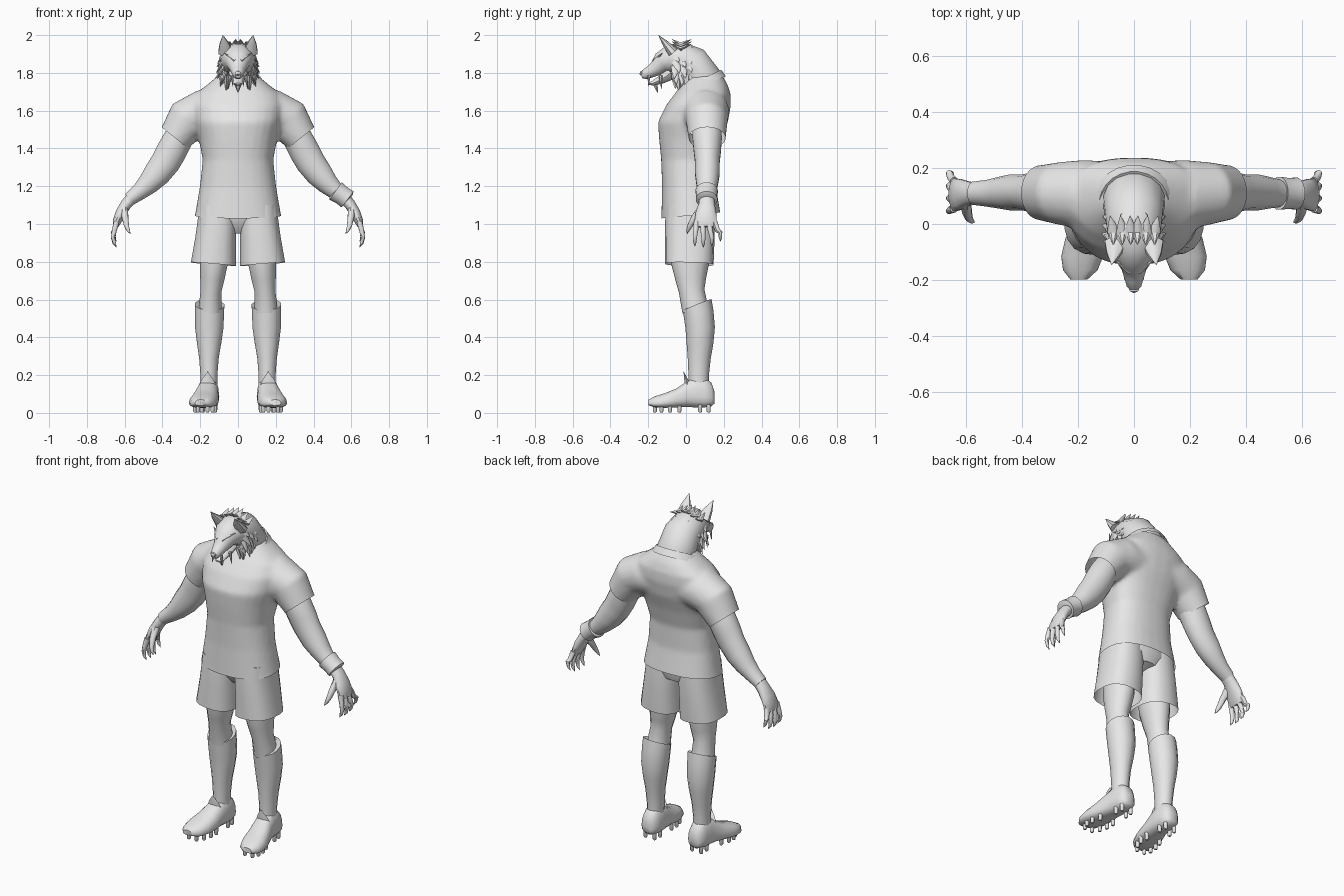
import bpy, bmesh, math, random
from mathutils import Vector

random.seed(4)
grey = bpy.data.materials.new("plain_grey")
grey.diffuse_color = (0.8, 0.8, 0.8, 1)


def power(v, e):
    return math.copysign(abs(v) ** e, v)


def oval(n, e):
    """Unit superellipse points."""
    angles = [2 * math.pi * (i + 0.5) / n for i in range(n)]
    return [(power(math.cos(a), e), power(math.sin(a), e)) for a in angles]


def loft(bm, rings, start=True, end=True):
    rows = [[bm.verts.new(p) for p in ring] for ring in rings]
    for a, b in zip(rows, rows[1:]):
        for i in range(len(a)):
            j = (i + 1) % len(a)
            bm.faces.new((a[i], a[j], b[j], b[i]))
    if start:
        bm.faces.new(rows[0][::-1])
    if end:
        bm.faces.new(rows[-1])


def tube(bm, pts, ref=(0, 1, 0), n=14, e=1.0, start=True, end=True):
    """Points are x, y, z, radius across, radius along ref."""
    centres = [Vector(p[:3]) for p in pts]
    rings = []
    for i, p in enumerate(pts):
        t = (centres[min(i + 1, len(pts) - 1)] - centres[max(i - 1, 0)]).normalized()
        u = Vector(ref)
        u = (u - t * u.dot(t)).normalized()
        v = t.cross(u)
        rings.append([centres[i] + v * p[3] * c + u * p[4] * s for c, s in oval(n, e)])
    loft(bm, rings, start, end)


def spike(bm, base, tip, ra, rb, ref=(0, 1, 0), n=6):
    mid = Vector(base).lerp(Vector(tip), 0.5)
    tube(bm, [(*base, ra, rb), (*mid, ra * .62, rb * .62), (*tip, .001, .001)], ref, n)


def finish(name, bm, mirror=False, angle=45):
    bmesh.ops.recalc_face_normals(bm, faces=bm.faces[:])
    me = bpy.data.meshes.new(name)
    bm.to_mesh(me)
    bm.free()
    me.materials.append(grey)
    me.shade_smooth()
    me.set_sharp_from_angle(angle=math.radians(angle))
    ob = bpy.data.objects.new(name, me)
    bpy.context.collection.objects.link(ob)
    if mirror:
        ob.modifiers.new("mirror", 'MIRROR').use_mirror_merge = False
    return ob


# Shirt: torso and sleeves blended together, then trimmed at hem and cuffs
bm = bmesh.new()
torso = [(.98, .245, .03, -.132, .195), (1.06, .226, .03, -.13, .182), (1.2, .202, .03, -.127, .158),
         (1.34, .187, .04, -.132, .16), (1.45, .208, .06, -.143, .19), (1.54, .235, .08, -.149, .222),
         (1.63, .25, .10, -.105, .238), (1.69, .225, .11, -.06, .236), (1.74, .16, .10, -.022, .22),
         (1.79, .10, .095, .015, .19)]
loft(bm, [[(rx * c, cy + s * (yb - cy if s > 0 else cy - yf), z) for c, s in oval(28, .85)]
          for z, rx, cy, yf, yb in torso])
for s in (1, -1):
    tube(bm, [(s * .08, .10, 1.60, .12, .125), (s * .19, .105, 1.59, .12, .125),
              (s * .268, .11, 1.552, .116, .112), (s * .333, .112, 1.455, .091, .099),
              (s * .372, .112, 1.407, .086, .095)], n=20)
raw = finish("shirt_raw", bm)
mod = raw.modifiers.new("blend", 'REMESH')
mod.mode, mod.voxel_size = 'VOXEL', .013
mod = raw.modifiers.new("relax", 'SMOOTH')
mod.factor, mod.iterations = .5, 6
bpy.context.view_layer.update()
shape = bpy.data.meshes.new_from_object(raw.evaluated_get(bpy.context.evaluated_depsgraph_get()))
bpy.data.objects.remove(raw)
bm = bmesh.new()
bm.from_mesh(shape)


def trim(faces, co, no):
    geom = set(faces)
    for f in faces:
        geom.update(f.edges)
        geom.update(f.verts)
    bmesh.ops.bisect_plane(bm, geom=list(geom), plane_co=co, plane_no=no, clear_outer=True)


trim(bm.faces[:], (0, .03, 1.046), (0, .1, -1))
for s in (1, -1):
    cuff = [f for f in bm.faces if all(v.co.x * s > .23 and v.co.z > 1.28 for v in f.verts)]
    trim(cuff, (s * .333, .11, 1.455), (s * .63, 0, -.775))
finish("shirt", bm, angle=60)

# Collar: thin band around the neck, higher at the back
bm = bmesh.new()
loft(bm, [[(rx * c, .07 + ry * s, z + .055 * s - .02 * max(0, -s) ** 6) for c, s in oval(24, 1)]
          for rx, ry, z in [(.15, .142, 1.727), (.125, .118, 1.762), (.113, .108, 1.755)]], False, False)
finish("collar", bm)

# Shorts
bm = bmesh.new()
tube(bm, [(.107, .02, 1.10, .10, .125), (.11, .02, 1.02, .104, .13), (.119, .02, .92, .109, .131),
          (.13, .017, .787, .121, .129)], n=18, e=.8, end=False)
finish("shorts_leg", bm, True)
bm = bmesh.new()
tube(bm, [(0, .03, 1.13, .19, .12), (0, .03, 1.04, .2, .125), (0, .05, .975, .11, .09)], n=20)
finish("shorts_seat", bm)

# Legs and socks
bm = bmesh.new()
tube(bm, [(.12, .02, .95, .085, .105), (.128, .022, .79, .075, .1), (.136, .025, .71, .066, .082),
          (.143, .03, .645, .056, .068), (.148, .05, .54, .064, .07)])
finish("leg", bm, True)
bm = bmesh.new()
tube(bm, [(.15, .058, .55, .07, .072), (.15, .06, .572, .08, .081), (.151, .066, .53, .079, .08),
          (.152, .075, .45, .077, .078), (.153, .074, .37, .066, .071), (.154, .07, .29, .053, .061),
          (.154, .067, .2, .046, .054), (.155, .067, .1, .046, .054)])
finish("sock", bm, True)

# Boots: sections from heel to toe, with tongue and studs
bm = bmesh.new()
boot = [(.155, .152, .026, .05, .11), (.155, .135, .045, .034, .16), (.155, .10, .054, .028, .188),
        (.157, .05, .056, .028, .19), (.163, .005, .06, .03, .168), (.174, -.055, .07, .028, .128),
        (.185, -.115, .073, .026, .104), (.192, -.165, .06, .028, .088), (.197, -.198, .03, .04, .07)]
loft(bm, [[(x + w * c * (1 - .16 * s), y, (lo + hi) / 2 + (hi - lo) / 2 * s) for c, s in oval(16, .75)]
          for x, y, w, lo, hi in boot])
finish("boot", bm, True, 50)
bm = bmesh.new()
spike(bm, (.162, .012, .135), (.16, -.012, .218), .018, .05, (1, 0, 0))
finish("boot_tongue", bm, True)
bm = bmesh.new()
for y, half in [(.12, .03), (.075, .035), (-.035, .045), (-.085, .052), (-.13, .046), (-.165, .025)]:
    cx = .16 - .16 * min(y, .03)
    for s in (-1, 1):
        tube(bm, [(cx + s * half, y, .045, .012, .012), (cx + s * half, y, .008, .011, .011),
                  (cx + s * half, y, .002, .007, .007)], n=8)
finish("boot_studs", bm, True)

# Arms
bm = bmesh.new()
tube(bm, [(.25, .11, 1.56, .07, .075), (.315, .112, 1.455, .079, .079), (.352, .113, 1.385, .082, .073),
          (.385, .113, 1.325, .079, .066), (.43, .113, 1.265, .073, .066), (.475, .112, 1.213, .059, .058),
          (.52, .11, 1.172, .046, .049), (.575, .11, 1.13, .036, .042)], n=16)
finish("arm", bm, True)
bm = bmesh.new()
tube(bm, [(.516, .11, 1.176, .046, .048), (.518, .11, 1.174, .058, .06), (.55, .109, 1.152, .052, .056),
          (.58, .109, 1.13, .054, .058), (.582, .109, 1.128, .036, .042)], n=16)
finish("wristband", bm)

# Hands: palm, curled clawed fingers and thumb
bm = bmesh.new()
tube(bm, [(.56, .11, 1.14, .034, .04), (.592, .11, 1.105, .031, .043), (.62, .106, 1.06, .029, .056),
          (.642, .104, 1.01, .023, .061), (.648, .104, .985, .014, .055)], n=12)
for i in range(4):
    a, b, drop = .056 + .032 * i, .047 + .045 * i, (0, -.006, 0, .025)[i]
    tube(bm, [(.643, a, 1.01, .016, .016), (.655, (a + b) / 2, .965, .014, .014),
              (.661, b, .93 + drop, .012, .012), (.655, b, .902 + drop, .009, .009),
              (.644, b, .882 + drop, .001, .001)], n=8)
tube(bm, [(.603, .08, 1.075, .022, .024), (.597, .042, 1.03, .018, .018), (.59, .02, .99, .014, .014),
          (.58, .01, .965, .009, .009), (.57, .006, .948, .001, .001)], n=8)
finish("hand", bm, True)

# Neck, skull and muzzle
bm = bmesh.new()
tube(bm, [(0, .10, 1.68, .115, .11), (0, .083, 1.78, .102, .112), (0, .035, 1.85, .095, .105),
          (0, -.025, 1.87, .095, .098), (0, -.085, 1.872, .08, .086), (0, -.13, 1.853, .058, .064),
          (0, -.158, 1.823, .042, .045), (0, -.195, 1.803, .032, .034), (0, -.222, 1.79, .026, .026),
          (0, -.236, 1.784, .014, .014)], (1, 0, 0), 16)
finish("head", bm)
bm = bmesh.new()
tube(bm, [(0, -.08, 1.80, .04, .05), (0, -.13, 1.765, .024, .036), (0, -.175, 1.745, .014, .026),
          (0, -.196, 1.742, .006, .012)], (1, 0, 0), 10)
spike(bm, (0, -.165, 1.75), (0, -.15, 1.695), .016, .022, (1, 0, 0))
finish("lower_jaw", bm)
bm = bmesh.new()
tube(bm, [(0, -.215, 1.803, .012, .014), (0, -.237, 1.797, .013, .018), (0, -.243, 1.79, .005, .008)],
     (1, 0, 0), 8)
finish("nose", bm)

# Ears, fangs and brows
bm = bmesh.new()
spike(bm, (.066, -.07, 1.91), (.08, -.146, 2.0), .03, .042, (1, 0, 0), 8)
finish("ear", bm, True)
bm = bmesh.new()
spike(bm, (.028, -.195, 1.785), (.03, -.2, 1.728), .008, .008)
spike(bm, (.042, -.135, 1.785), (.05, -.13, 1.715), .01, .01)
finish("fangs", bm, True)
bm = bmesh.new()
spike(bm, (.014, -.168, 1.862), (.074, -.125, 1.905), .012, .014)
finish("brow", bm, True)

# Fur: tufts framing the cheeks and a crest across the crown
bm = bmesh.new()
for row, y in enumerate((-.055, -.02, .02)):
    for k in range(6):
        a = math.radians(-62 + 21 * k + 7 * row)
        out = Vector((math.cos(a), 0, math.sin(a)))
        base = Vector((0, y, 1.86)) + out * .08
        tip = base + out * .035 + Vector((0, random.uniform(-.01, .025), -.04 - random.random() * .03))
        spike(bm, base, tip, .012, .026)
spike(bm, (.06, -.05, 1.79), (.062, -.035, 1.70), .02, .03)
spike(bm, (.08, .0, 1.79), (.09, .005, 1.705), .018, .03)
finish("cheek_fur", bm, True)
bm = bmesh.new()
for x in (.012, .042, .074):
    spike(bm, (x, -.03, 1.955 - x * .35), (x * 1.15, .03, 1.982 - x * .4), .012, .022, (1, 0, 0))
    spike(bm, (x, -.02, 1.95 - x * .35), (x, -.075, 1.983 - x * .4), .012, .02, (1, 0, 0))
finish("crown_fur", bm, True)
